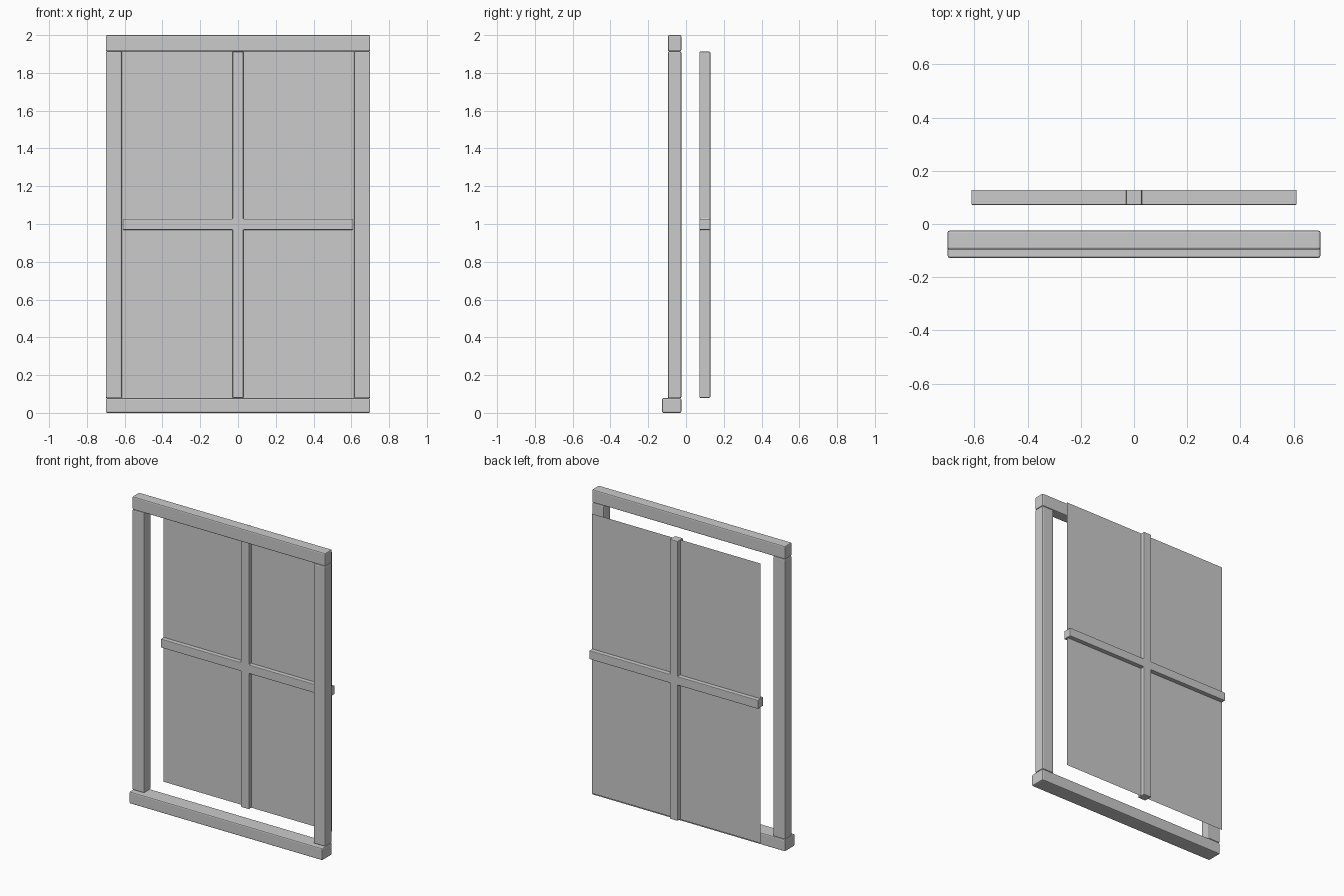
import bpy, bmesh

if "Cube" in bpy.data.objects:
    bpy.data.objects.remove(bpy.data.objects["Cube"])

FRAME_BACK = -0.025
GRID_Y = 0.1
OPEN_X, OPEN_LOW, OPEN_HIGH = 0.614, 0.078, 1.914


def finish(name, bm, bevel=0.0):
    bmesh.ops.recalc_face_normals(bm, faces=bm.faces)
    mesh = bpy.data.meshes.new(name)
    bm.to_mesh(mesh)
    bm.free()
    obj = bpy.data.objects.new(name, mesh)
    bpy.context.collection.objects.link(obj)
    if bevel:
        mod = obj.modifiers.new("soft_edges", 'BEVEL')
        mod.width = bevel
        mod.segments = 2
        mod.limit_method = 'ANGLE'
    return obj


def extrude_profile(name, points, y0, y1, bevel):
    """Extrude an (x, z) outline from y0 to y1."""
    bm = bmesh.new()
    face = bm.faces.new([bm.verts.new((x, y0, z)) for x, z in points])
    new = bmesh.ops.extrude_face_region(bm, geom=[face])["geom"]
    bmesh.ops.translate(bm, vec=(0, y1 - y0, 0),
                        verts=[g for g in new if isinstance(g, bmesh.types.BMVert)])
    return finish(name, bm, bevel)


def beam(name, x0, x1, z0, z1, depth):
    return extrude_profile(name, [(x0, z0), (x1, z0), (x1, z1), (x0, z1)],
                           FRAME_BACK - depth, FRAME_BACK, 0.007)


# outer frame
beam("sill", -0.7, 0.7, 0, OPEN_LOW, 0.102)
beam("top_rail", -0.7, 0.7, OPEN_HIGH, 2, 0.071)
beam("left_stile", -0.7, -OPEN_X, OPEN_LOW, OPEN_HIGH, 0.071)
beam("right_stile", OPEN_X, 0.7, OPEN_LOW, OPEN_HIGH, 0.071)

# cross-shaped glazing bars
h, mid, bx, b0, b1 = 0.0285, 0.998, 0.611, 0.08, 1.912
cross = [(-h, b0), (h, b0), (h, mid - h), (bx, mid - h), (bx, mid + h), (h, mid + h),
         (h, b1), (-h, b1), (-h, mid + h), (-bx, mid + h), (-bx, mid - h), (-h, mid - h)]
extrude_profile("glazing_bars", cross, GRID_Y - h, GRID_Y + h, 0.004)

# thin glass sheet through the middle of the bars
bm = bmesh.new()
bm.faces.new([bm.verts.new((x, GRID_Y, z))
              for x, z in [(-bx, b0), (bx, b0), (bx, b1), (-bx, b1)]])
finish("glass_pane", bm)
